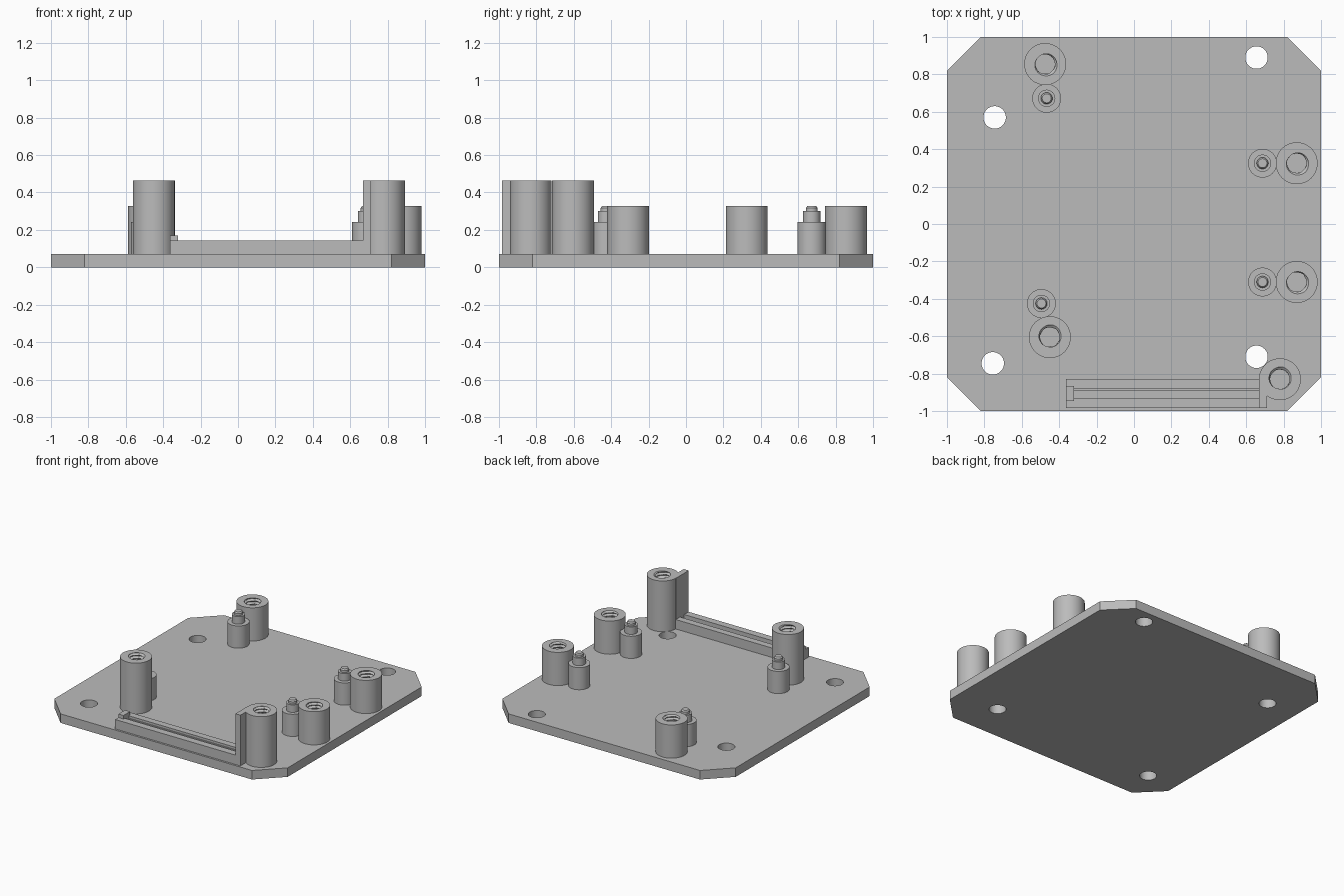
import bpy, bmesh, math

if "Cube" in bpy.data.objects:
    bpy.data.objects.remove(bpy.data.objects["Cube"])

grey = bpy.data.materials.new("plain grey")
grey.use_nodes = True
COLOUR = (0.5, 0.5, 0.5, 1)
grey.diffuse_color = COLOUR
grey.node_tree.nodes["Principled BSDF"].inputs["Base Color"].default_value = COLOUR

SEGS = 48
DECK = 0.07  # top of the base plate


def finish(name, bm, smooth=False):
    bmesh.ops.recalc_face_normals(bm, faces=bm.faces)
    mesh = bpy.data.meshes.new(name)
    bm.to_mesh(mesh)
    bm.free()
    mesh.materials.append(grey)
    ob = bpy.data.objects.new(name, mesh)
    bpy.context.collection.objects.link(ob)
    if smooth:
        bpy.ops.object.select_all(action='DESELECT')
        ob.select_set(True)
        bpy.context.view_layer.objects.active = ob
        bpy.ops.object.shade_smooth_by_angle(angle=math.radians(30))
    return ob


def lathe(name, x, y, rings):
    """Stack rings of (radius or radius function of angle, z), capped at both ends."""
    bm = bmesh.new()
    loops = []
    for radius, z in rings:
        loop = []
        for i in range(SEGS):
            a = math.tau * i / SEGS
            r = radius(a) if callable(radius) else radius
            loop.append(bm.verts.new((x + r * math.cos(a), y + r * math.sin(a), z)))
        loops.append(loop)
    for low, high in zip(loops, loops[1:]):
        for i in range(SEGS):
            j = (i + 1) % SEGS
            bm.faces.new((low[i], low[j], high[j], high[i]))
    bm.faces.new(loops[0])
    bm.faces.new(loops[-1])
    return finish(name, bm, smooth=True)


def prism(name, outline, start, end, axis):
    """Extrude an outline along z (outline in x, y) or along x (outline in y, z)."""
    bm = bmesh.new()
    place = (lambda u, v, w: (u, v, w)) if axis == 'Z' else (lambda u, v, w: (w, u, v))
    face = bm.faces.new([bm.verts.new(place(u, v, start)) for u, v in outline])
    new = bmesh.ops.extrude_face_region(bm, geom=[face])["geom"]
    bmesh.ops.translate(bm, verts=[g for g in new if isinstance(g, bmesh.types.BMVert)],
                        vec=place(0, 0, end - start))
    return finish(name, bm)


def box(name, x0, x1, y0, y1, z0, z1):
    return prism(name, [(x0, y0), (x1, y0), (x1, y1), (x0, y1)], z0, z1, 'Z')


# Base plate with clipped corners and four mounting holes
C = 0.82
plate = prism("base_plate", [(-C, -1), (C, -1), (1, -C), (1, C),
                             (C, 1), (-C, 1), (-1, C), (-1, -C)], 0, DECK, 'Z')
for x, y in [(0.655, 0.89), (-0.745, 0.57), (-0.755, -0.745), (0.655, -0.71)]:
    cutter = lathe("hole_cutter", x, y, [(0.06, -0.1), (0.06, 0.2)])
    cutter.hide_render = True
    mod = plate.modifiers.new("hole", 'BOOLEAN')
    mod.operation, mod.object, mod.solver = 'DIFFERENCE', cutter, 'EXACT'
    bpy.context.view_layer.objects.active = plate
    bpy.ops.object.modifier_apply(modifier=mod.name)
    bpy.data.objects.remove(cutter)
bpy.context.view_layer.objects.active = plate
plate.select_set(True)
bpy.ops.object.shade_smooth_by_angle(angle=math.radians(30))


# Threaded standoffs: outer wall, rim, then a helical bore
def thread(z, pitch=0.024):
    def radius(a):
        t = (z / pitch + a / math.tau) % 1
        return 0.051 + 0.016 * (1 - abs(2 * t - 1))
    return radius


def standoff(name, x, y, top, floor=0.09):
    rows = round((top - floor) / 0.004)
    bore = [(thread(z), z) for z in (top - (top - floor) * k / rows for k in range(rows + 1))]
    lathe(name, x, y, [(0.112, DECK), (0.112, top)] + bore)


LOW, TALL = 0.327, 0.463
standoff("back_right_standoff", -0.475, 0.855, LOW)
standoff("left_back_standoff", 0.87, 0.325, LOW)
standoff("left_front_standoff", 0.87, -0.31, LOW)
standoff("front_right_standoff", -0.45, -0.605, TALL)
standoff("front_left_standoff", 0.78, -0.83, TALL)

# Stepped locating pegs beside the standoffs
PEG = [(0.077, DECK), (0.077, 0.242), (0.046, 0.242), (0.046, 0.3),
       (0.031, 0.3), (0.031, 0.317), (0.024, 0.327)]
for name, x, y in [("back_right_peg", -0.467, 0.672), ("front_right_peg", -0.495, -0.425),
                   ("left_back_peg", 0.687, 0.325), ("left_front_peg", 0.687, -0.31)]:
    lathe(name, x, y, PEG)

# Grooved rail along the front edge, with a stop block and a tall end wall
FRONT, BACK, RAIL = -0.985, -0.828, 0.143
prism("slot_rail", [(FRONT, DECK), (BACK, DECK), (BACK, RAIL), (-0.88, RAIL), (-0.88, 0.125),
                    (-0.89, 0.125), (-0.89, 0.1), (-0.93, 0.1), (-0.93, RAIL), (FRONT, RAIL)],
      -0.363, 0.71, 'X')
box("rail_stop", -0.363, -0.32, -0.945, -0.865, DECK, 0.17)
box("rail_end_wall", 0.667, 0.71, FRONT, BACK, DECK, TALL)
